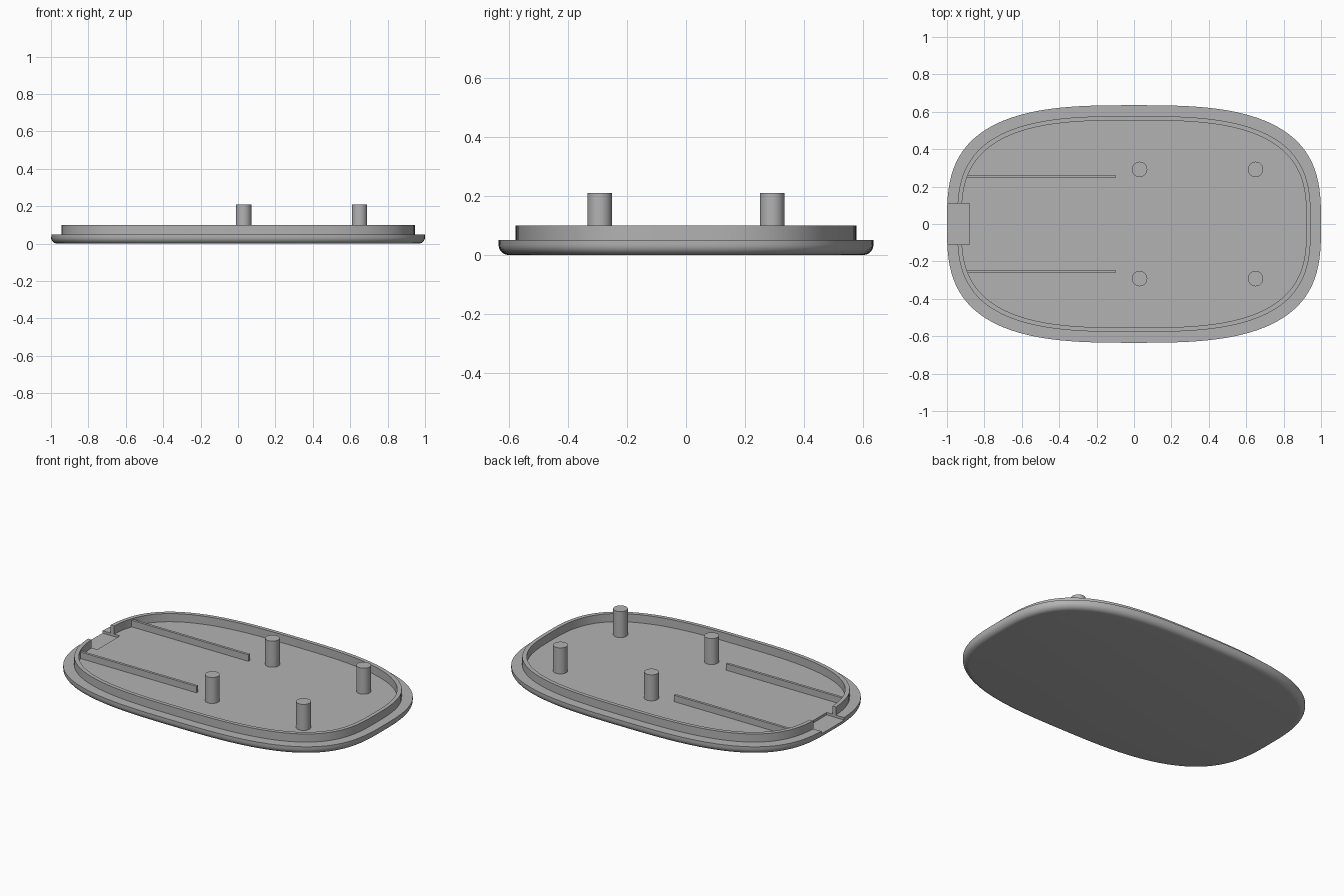
import bpy, bmesh, math

if "Cube" in bpy.data.objects:
    bpy.data.objects.remove(bpy.data.objects["Cube"], do_unlink=True)

grey = bpy.data.materials.new("plain grey")
grey.use_nodes = True
colour = (0.45, 0.45, 0.45, 1)
grey.diffuse_color = colour
grey.node_tree.nodes["Principled BSDF"].inputs["Base Color"].default_value = colour


def finish(bm, name):
    bmesh.ops.recalc_face_normals(bm, faces=bm.faces)
    mesh = bpy.data.meshes.new(name)
    bm.to_mesh(mesh)
    bm.free()
    mesh.materials.append(grey)
    obj = bpy.data.objects.new(name, mesh)
    bpy.context.collection.objects.link(obj)
    return obj


def smooth(obj):
    bpy.ops.object.select_all(action="DESELECT")
    obj.select_set(True)
    bpy.context.view_layer.objects.active = obj
    bpy.ops.object.shade_smooth_by_angle(angle=math.radians(35))


def outline(rx, ry, z, steps=128, power=3):
    """Rounded-rectangle ring of points."""
    points = []
    for i in range(steps):
        a = 2 * math.pi * i / steps
        c, s = math.cos(a), math.sin(a)
        r = (abs(c) ** power + abs(s) ** power) ** (-1 / power)
        points.append((rx * r * c, ry * r * s, z))
    return points


def box(name, x0, x1, y0, y1, z0, z1):
    bm = bmesh.new()
    bmesh.ops.create_cube(bm, size=1)
    for v in bm.verts:
        v.co = (x1 if v.co.x > 0 else x0, y1 if v.co.y > 0 else y0,
                z1 if v.co.z > 0 else z0)
    return finish(bm, name)


# Cover plate: rounded underside, ledge, raised lip and inner floor
radius, floor, lip_top = 0.035, 0.05, 0.10
rings = []
for i in range(7):
    a = math.pi / 2 * i / 6
    inset = radius * (1 - math.sin(a))
    rings.append((1 - inset, 0.635 - inset, radius * (1 - math.cos(a))))
rings += [(1, 0.635, floor), (0.945, 0.577, floor), (0.945, 0.577, lip_top),
          (0.922, 0.554, lip_top), (0.922, 0.554, floor)]
bm = bmesh.new()
loops = [[bm.verts.new(p) for p in outline(*ring)] for ring in rings]
for low, high in zip(loops, loops[1:]):
    for i in range(len(low)):
        j = (i + 1) % len(low)
        bm.faces.new((low[i], low[j], high[j], high[i]))
bm.faces.new(loops[0][::-1])
bm.faces.new(loops[-1])
cover = finish(bm, "cover_plate")

# Cable notch through the lip at one end
cutter = box("notch_cutter", -1.1, -0.88, -0.11, 0.11, 0.035, 0.2)
cut = cover.modifiers.new("cable notch", "BOOLEAN")
cut.operation = "DIFFERENCE"
cut.solver = "EXACT"
cut.object = cutter
bpy.context.view_layer.objects.active = cover
bpy.ops.object.modifier_apply(modifier=cut.name)
bpy.data.objects.remove(cutter, do_unlink=True)
smooth(cover)

# Guide ribs and mounting posts on both sides
for side, y in (("right", -1), ("left", 1)):
    box("guide_rib_" + side, -0.9, -0.1, y * 0.253 - 0.008, y * 0.253 + 0.008,
        floor - 0.01, floor + 0.04)
    for place, x in (("middle", 0.03), ("end", 0.65)):
        bm = bmesh.new()
        bmesh.ops.create_cone(bm, cap_ends=True, segments=40, radius1=0.041,
                              radius2=0.041, depth=0.17)
        bmesh.ops.translate(bm, verts=bm.verts, vec=(x, y * 0.292, 0.125))
        smooth(finish(bm, f"post_{place}_{side}"))
